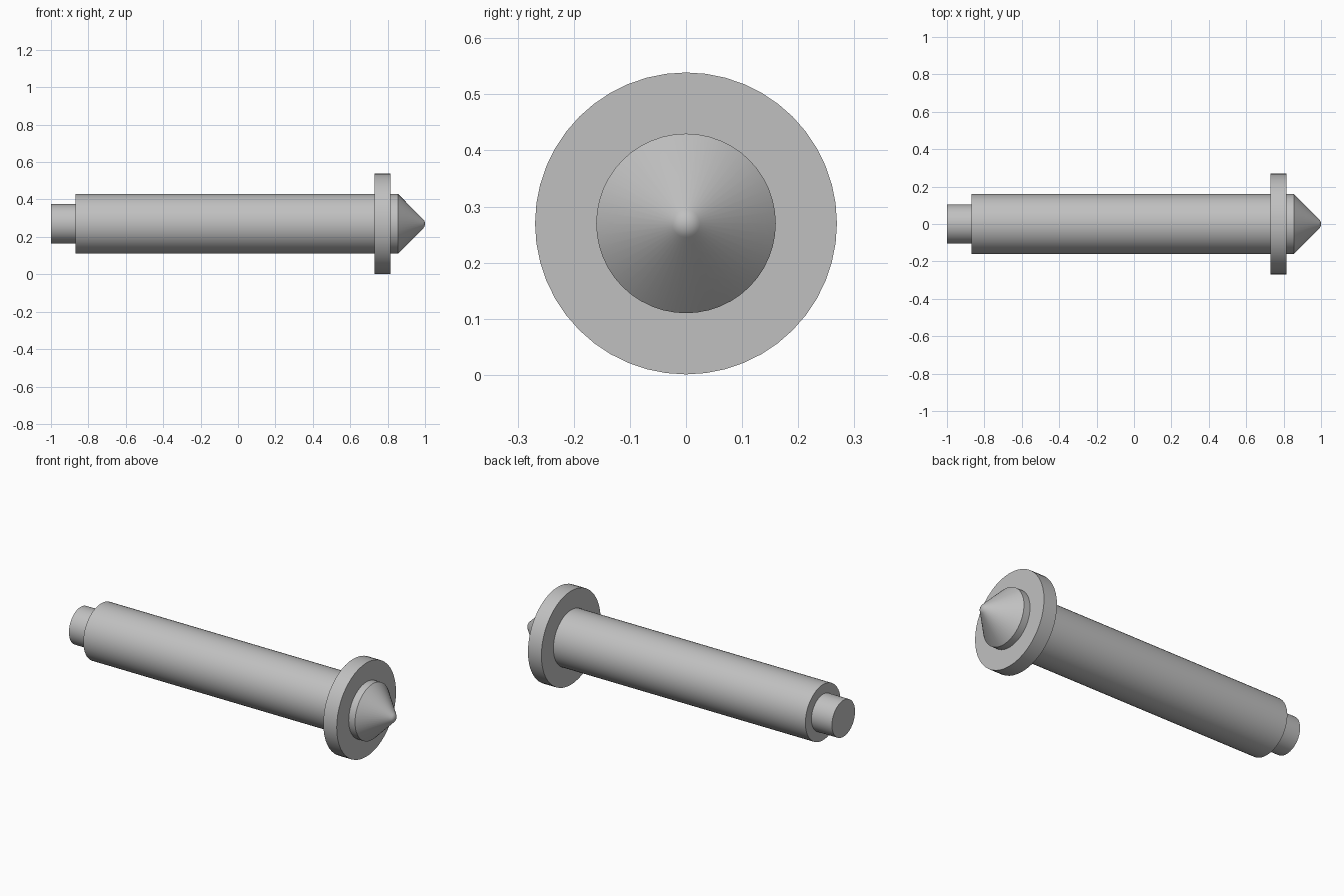
import bpy
import bmesh
from math import sin, cos, pi, radians

default_cube = bpy.data.objects.get("Cube")
if default_cube:
    bpy.data.objects.remove(default_cube, do_unlink=True)

SIDES = 48
AXIS_Z = 0.27
STUB_R, SHAFT_R, FLANGE_R = 0.105, 0.16, 0.269
STUB_X, SHAFT_X, FLANGE_X, COLLAR_X, CONE_X = -1.0, -0.87, 0.73, 0.815, 0.855

steel = bpy.data.materials.new("plain grey steel")
steel.use_nodes = True
grey = (0.53, 0.53, 0.53, 1.0)
steel.diffuse_color = grey
steel.node_tree.nodes["Principled BSDF"].inputs["Base Color"].default_value = grey


def lathe(name, profile):
    """Revolve (x, radius) points, listed from back to tip, about the long axis."""
    bm = bmesh.new()
    angles = [2 * pi * j / SIDES for j in range(SIDES)]
    rings = [[bm.verts.new((x, r * cos(a), r * sin(a))) for a in angles]
             for x, r in profile]
    for a, b in zip(rings, rings[1:]):
        for j in range(SIDES):
            k = (j + 1) % SIDES
            bm.faces.new((a[j], a[k], b[k], b[j]))
    # Collapse rings that lie on the axis into a single point
    bmesh.ops.remove_doubles(bm, verts=bm.verts, dist=1e-5)
    mesh = bpy.data.meshes.new(name)
    bm.to_mesh(mesh)
    bm.free()
    mesh.materials.append(steel)
    obj = bpy.data.objects.new(name, mesh)
    obj.location.z = AXIS_Z
    bpy.context.collection.objects.link(obj)
    bpy.ops.object.select_all(action="DESELECT")
    obj.select_set(True)
    bpy.context.view_layer.objects.active = obj
    bpy.ops.object.shade_smooth_by_angle(angle=radians(30))
    return obj


# Narrow stub at the back end
lathe("end_stub", [(STUB_X, 0), (STUB_X, STUB_R), (SHAFT_X, STUB_R)])

# Long main shaft with its stepped shoulder
lathe("shaft", [(SHAFT_X, STUB_R), (SHAFT_X, SHAFT_R), (FLANGE_X, SHAFT_R)])

# Wide disc near the tip
lathe("flange", [(FLANGE_X, SHAFT_R), (FLANGE_X, FLANGE_R),
                 (COLLAR_X, FLANGE_R), (COLLAR_X, SHAFT_R)])

# Short collar and cone ending in a rounded nose
nose_r = 0.035
nose = [(1 - nose_r + nose_r * cos(a), nose_r * sin(a))
        for a in [pi / 4 * (1 - i / 5) for i in range(6)]]
lathe("cone_tip", [(COLLAR_X, SHAFT_R), (CONE_X, SHAFT_R)] + nose)
